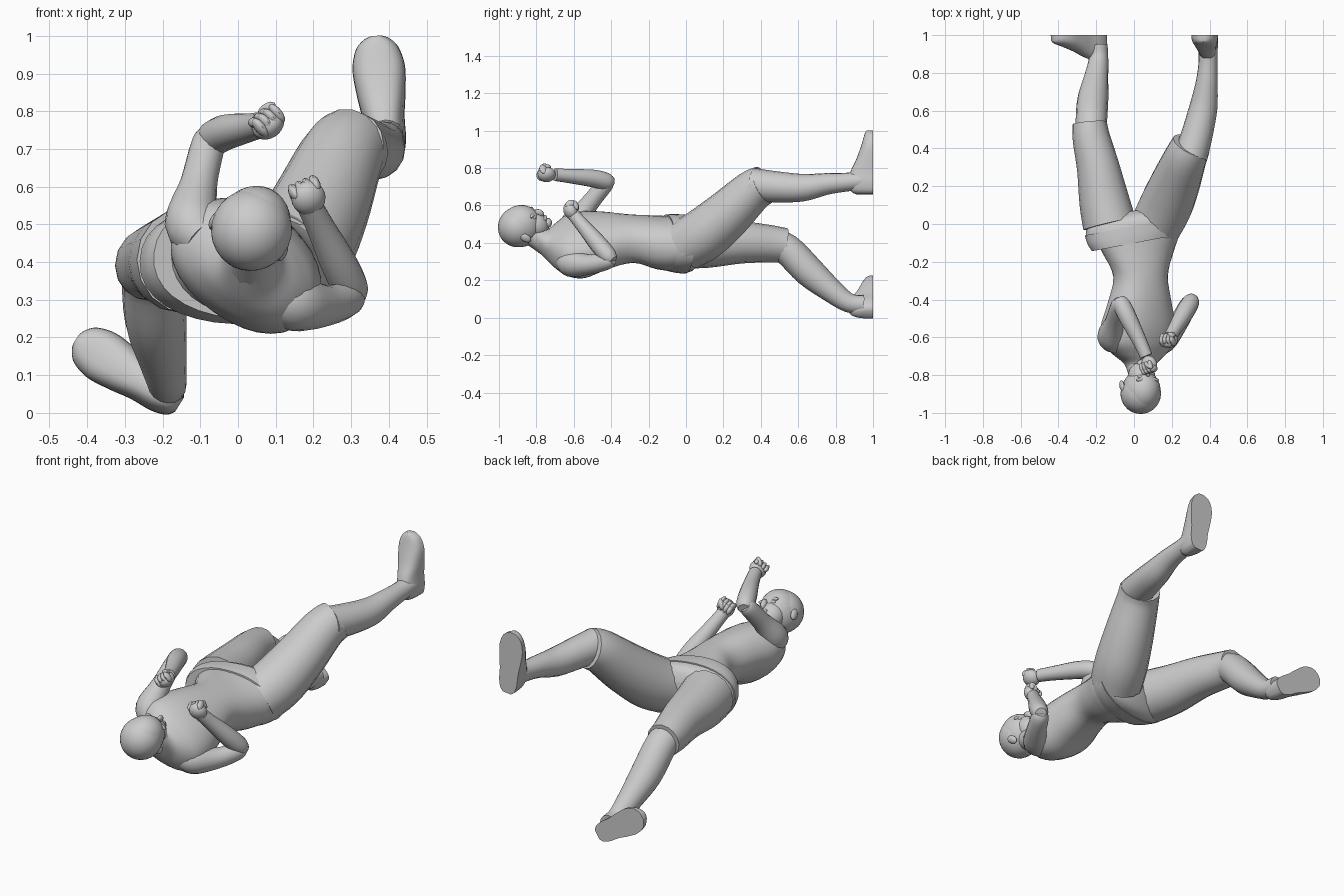
import bpy, bmesh, math
from mathutils import Vector, Matrix

if "Cube" in bpy.data.objects:
    bpy.data.objects.remove(bpy.data.objects["Cube"])

V = Vector


def finish(name, bm, angle=45):
    bmesh.ops.recalc_face_normals(bm, faces=bm.faces)
    me = bpy.data.meshes.new(name)
    bm.to_mesh(me)
    bm.free()
    ob = bpy.data.objects.new(name, me)
    bpy.context.collection.objects.link(ob)
    bpy.ops.object.select_all(action='DESELECT')
    ob.select_set(True)
    bpy.context.view_layer.objects.active = ob
    bpy.ops.object.shade_smooth_by_angle(angle=math.radians(angle))
    return ob


def dense(rows, k=4):
    """Catmull-Rom interpolation of any table of section values."""
    out = []
    for i in range(len(rows) - 1):
        a, b, c, d = (rows[max(i - 1, 0)], rows[i], rows[i + 1], rows[min(i + 2, len(rows) - 1)])
        for j in range(k):
            t = j / k
            out.append([0.5 * (2 * q + (r - p) * t + (2 * p - 5 * q + 4 * r - s) * t * t
                               + (3 * q - p - 3 * r + s) * t ** 3) for p, q, r, s in zip(a, b, c, d)])
    return out + [list(rows[-1])]


def loft(name, rings):
    bm = bmesh.new()
    vs = [[bm.verts.new(p) for p in ring] for ring in rings]
    n = len(vs[0])
    for a, b in zip(vs, vs[1:]):
        for i in range(n):
            bm.faces.new((a[i], a[(i + 1) % n], b[(i + 1) % n], b[i]))
    bm.faces.new(vs[0])
    bm.faces.new(vs[-1])
    return finish(name, bm)


def limb(name, rows, n=16):
    """Round tube through (x, y, z, radius) points."""
    rows = dense(rows)
    pts = [V(r[:3]) for r in rows]
    rings, side = [], V((1, 0, 0))
    for i, p in enumerate(pts):
        t = (pts[min(i + 1, len(pts) - 1)] - pts[max(i - 1, 0)]).normalized()
        side = (side - t * side.dot(t)).normalized()
        up = t.cross(side)
        rings.append([p + rows[i][3] * (side * math.cos(a) + up * math.sin(a))
                      for a in (2 * math.pi * j / n for j in range(n))])
    return loft(name, rings)


def body(name, rows, tilt=0, n=32):
    """Slightly boxy oval sections (y, centre x, centre z, half width, half depth, turn)."""
    rings = []
    for y, cx, cz, w, d, turn in dense(rows):
        c, s = math.cos(math.radians(turn)), math.sin(math.radians(turn))
        ring = []
        for j in range(n):
            a = 2 * math.pi * j / n
            u = w * math.copysign(abs(math.cos(a)) ** .9, math.cos(a))
            v = d * math.copysign(abs(math.sin(a)) ** .9, math.sin(a))
            dx = u * c - v * s
            ring.append(V((cx + dx, y + tilt * dx, cz + u * s + v * c)))
        rings.append(ring)
    return loft(name, rings)


def blob(name, c, axes, radii, seg=20):
    """Ellipsoid with given centre, local axes and radii."""
    bm = bmesh.new()
    bmesh.ops.create_uvsphere(bm, u_segments=seg, v_segments=seg * 2 // 3, radius=1)
    m = Matrix([a * r for a, r in zip(axes, radii)]).transposed().to_4x4()
    m.translation = c
    bmesh.ops.transform(bm, matrix=m, verts=bm.verts)
    return finish(name, bm)


def foot(name, heel, toe):
    """Flat-soled foot in the plane y = 1, pointing from heel to toe (x, z)."""
    h, t = V((heel[0], 1, heel[1])), V((toe[0], 1, toe[1]))
    d = t - h
    s = d.normalized().cross(V((0, -1, 0)))
    rows = dense([(0, .022, .09), (.05, .042, .12), (.18, .054, .135), (.36, .056, .12),
                  (.55, .065, .09), (.75, .07, .065), (.9, .057, .05), (.97, .036, .042), (1, .015, .035)])
    n = 12
    loft(name, [[h + d * f + s * w * math.copysign(abs(math.cos(a)) ** .7, math.cos(a))
                 - V((0, ht * math.sin(a) ** .8 if 0 < j < n else 0, 0))
                 for j, a in ((j, math.pi * j / n) for j in range(n + 1))] for f, w, ht in rows])


def fist(name, c, d, s):
    """Palm, four curled fingers and a thumb; d along forearm, s across knuckles."""
    c, d = V(c), V(d).normalized()
    s = (V(s) - d * V(s).dot(d)).normalized()
    b = d.cross(s)
    blob(name + "_palm", c - d * .006, (d, s, b), (.048, .046, .036))
    for i in range(4):
        o = c + s * (i - 1.5) * .02
        blob(f"{name}_finger_{i}", o + d * .02 + b * .012, (d, s, b), (.022, .014, .03), 12)
        blob(f"{name}_fingertip_{i}", o + b * .03, (d, s, b), (.027, .013, .014), 12)
    blob(name + "_thumb", c + s * .022 + b * .036, ((d + s).normalized(), (s - d).normalized(), b),
         (.03, .014, .014), 12)


# Torso with trapezius, ribcage, waist and pelvis
body("torso", [(-.80, .036, .43, .062, .066, -30), (-.74, .034, .39, .085, .082, -35),
               (-.69, .028, .385, .15, .108, -35), (-.63, .02, .388, .205, .135, -35),
               (-.54, .022, .391, .212, .15, -35), (-.42, .03, .412, .178, .134, -33),
               (-.28, .035, .422, .146, .12, -26), (-.15, .02, .402, .19, .138, -14),
               (-.03, .01, .395, .235, .146, -4), (.03, .01, .395, .19, .13, 0),
               (.06, .01, .40, .1, .09, 0)])

# Shorts: tilted waistband plus two flat-hemmed legs
body("waistband", [(-.10, .008, .400, .232, .15, -6), (-.06, .006, .397, .252, .156, -4),
                   (-.01, .004, .394, .265, .159, -2)], .19)
body("shorts_seat", [(-.03, .004, .394, .26, .155, -2), (.02, .0, .393, .245, .148, 0),
                     (.05, .0, .395, .17, .12, 0), (.07, .0, .4, .09, .07, 0)], .15)
limb("shorts_front_leg", [(.12, .0, .39, .138), (.17, .1, .45, .142), (.22, .22, .55, .132),
                          (.272, .35, .672, .114), (.303, .415, .71, .105)])
limb("shorts_rear_leg", [(-.13, .0, .405, .142), (-.157, .12, .40, .133), (-.19, .3, .403, .113),
                         (-.225, .45, .395, .1), (-.235, .535, .387, .091)])

# Lower legs
limb("front_shin", [(.30, .36, .71, .09), (.335, .48, .70, .083), (.368, .62, .695, .074),
                    (.385, .75, .715, .058), (.392, .86, .725, .05), (.392, .95, .735, .052)])
limb("rear_shin", [(-.228, .45, .40, .08), (-.226, .54, .365, .083), (-.218, .66, .245, .082),
                   (-.2, .78, .143, .064), (-.188, .87, .08, .052), (-.19, .95, .07, .05)])
foot("front_foot", (.398, .66), (.365, 1.0))
foot("rear_foot", (-.155, .022), (-.43, .195))

# Arms raised in guard
limb("low_upper_arm", [(.1, -.64, .315, .06), (.155, -.61, .29, .074), (.235, -.52, .285, .054),
                       (.29, -.425, .303, .047), (.308, -.395, .315, .032)])
limb("low_forearm", [(.312, -.39, .305, .03), (.30, -.415, .33, .046), (.268, -.47, .395, .048),
                     (.22, -.55, .49, .038), (.19, -.6, .55, .034)])
limb("high_upper_arm", [(-.09, -.63, .46, .06), (-.122, -.595, .505, .073), (-.105, -.52, .605, .05),
                        (-.08, -.435, .71, .045), (-.072, -.41, .735, .034)])
limb("high_forearm", [(-.08, -.395, .72, .03), (-.066, -.425, .728, .046), (-.03, -.5, .745, .047),
                      (.03, -.62, .757, .038), (.065, -.70, .765, .034)])
fist("low_fist", (.185, -.62, .575), (-.25, -.45, .7), (1, .2, .2))
fist("high_fist", (.082, -.75, .765), (.3, -.95, .05), (.7, .3, .6))

# Head, tipped down behind the guard
c = V((.038, -.883, .49))
f = V((.35, .5, .75)).normalized()
u = (V((0, -1, 0)) + f * f.y).normalized()
r = f.cross(u)
head_axes = (r, f, u)


def at(x, y, z):
    return c + r * x + f * y + u * z


blob("skull", c, head_axes, (.1, .116, .112), 28)
blob("jaw", at(0, .045, -.062), head_axes, (.072, .07, .078), 24)
blob("chin", at(0, .088, -.112), head_axes, (.032, .028, .025), 12)
blob("nose", at(0, .117, -.045), head_axes, (.014, .02, .028), 12)
blob("mouth", at(0, .106, -.085), head_axes, (.03, .014, .012), 12)
blob("hair", at(0, -.012, .01), head_axes, (.107, .11, .107), 28)
for side in (-1, 1):
    blob(f"ear_{side}", at(.1 * side, -.008, -.035), head_axes, (.012, .022, .032), 12)
    blob(f"brow_{side}", at(.035 * side, .098, -.008), head_axes, (.032, .012, .01), 12)
    blob(f"eye_{side}", at(.036 * side, .095, -.026), head_axes, (.017, .012, .009), 12)
limb("neck", [(.04, -.87, .47, .06), (.037, -.80, .435, .065), (.032, -.71, .39, .078),
              (.03, -.64, .385, .09)])
